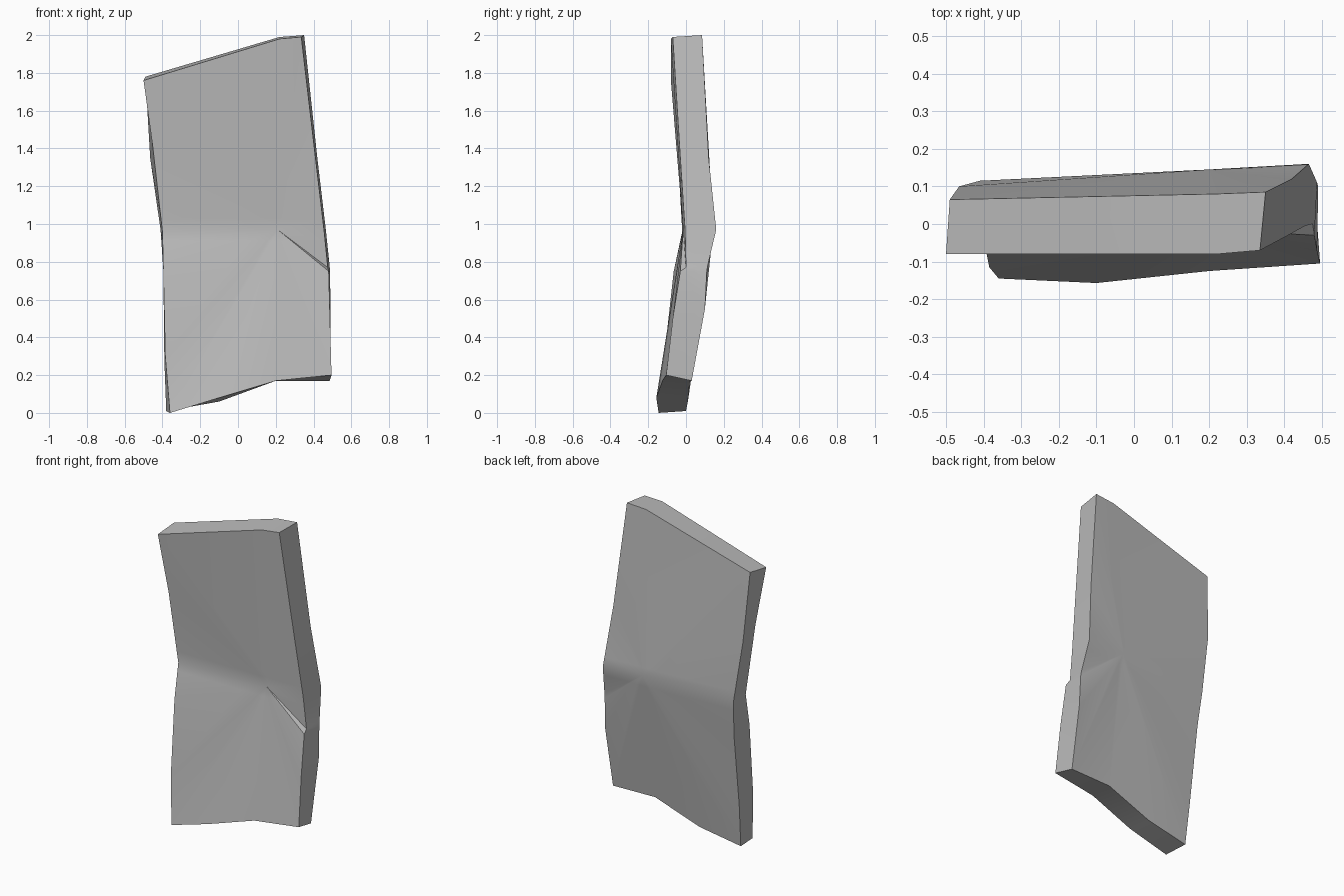
import bpy
import bmesh
import math
from mathutils import Vector

default = bpy.data.objects.get("Cube")
if default:
    bpy.data.objects.remove(default)


def make_material(name, colour):
    mat = bpy.data.materials.new(name)
    mat.use_nodes = True
    mat.diffuse_color = colour
    mat.node_tree.nodes["Principled BSDF"].inputs["Base Color"].default_value = colour
    return mat


# Rim of the slab, clockwise from the top left: front corner, back corner
rim = [
    ((-.5, -.08, 1.76), (-.49, .065, 1.78)),
    ((.22, -.08, 1.98), (.22, .08, 1.99)),
    ((.335, -.07, 1.99), (.35, .085, 2)),
    ((.41, -.03, 1.35), (.42, .12, 1.35)),
    ((.455, -.005, .97), (.465, .16, .97)),
    ((.475, 0, .77), (.485, .115, .78)),
    ((.48, -.03, .75), (.487, .11, .75)),
    ((.487, -.07, .5), (.49, .1, .55)),
    ((.495, -.105, .2), (.485, .03, .17)),
    ((.2, -.125, .17), (.2, .02, .17)),
    ((-.1, -.157, .08), (-.1, .01, .06)),
    ((-.36, -.145, 0), (-.38, 0, .01)),
    ((-.385, -.115, .3), (-.39, .03, .28)),
    ((-.395, -.065, .75), (-.395, .09, .75)),
    ((-.4, -.02, .96), (-.41, .115, .97)),
    ((-.45, -.045, 1.4), (-.465, .1, 1.35)),
]
front_hub = (.21, -.015, .97)
back_hub = (.2, .145, .98)


def build_slab(name, material):
    bm = bmesh.new()
    front = [bm.verts.new(pair[0]) for pair in rim]
    back = [bm.verts.new(pair[1]) for pair in rim]
    hub_f, hub_b = bm.verts.new(front_hub), bm.verts.new(back_hub)
    count = len(rim)

    # Broad faces fan out from the hubs, narrow sides join the two rims
    for i in range(count):
        j = (i + 1) % count
        bm.faces.new((hub_f, front[j], front[i]))
        bm.faces.new((hub_b, back[i], back[j]))
        bm.faces.new((front[i], front[j], back[j], back[i]))

    # Cuts beside the bend keep its soft shading to a narrow band
    for height in (.91, 1.03):
        everything = bm.verts[:] + bm.edges[:] + bm.faces[:]
        bmesh.ops.bisect_plane(bm, geom=everything,
                               plane_co=Vector((0, 0, height)),
                               plane_no=Vector((0, 0, 1)))
    bmesh.ops.recalc_face_normals(bm, faces=bm.faces[:])

    mesh = bpy.data.meshes.new(name)
    bm.to_mesh(mesh)
    bm.free()
    mesh.materials.append(material)
    obj = bpy.data.objects.new(name, mesh)
    bpy.context.collection.objects.link(obj)
    return obj


slab = build_slab("bent_stone_slab", make_material("stone grey", (.5, .5, .5, 1)))
bpy.ops.object.select_all(action="DESELECT")
slab.select_set(True)
bpy.context.view_layer.objects.active = slab
bpy.ops.object.shade_smooth_by_angle(angle=math.radians(30))
